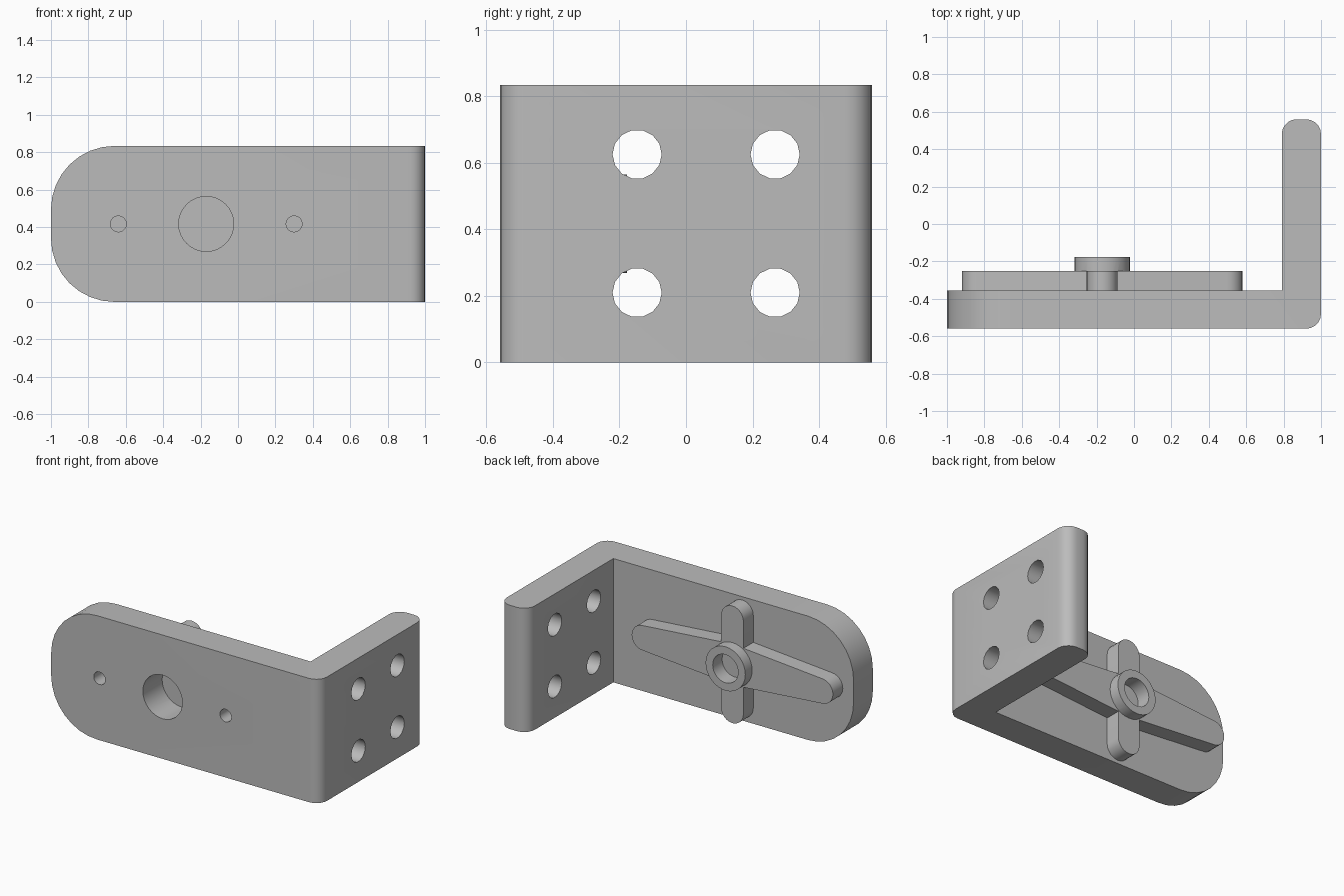
import bpy, bmesh, math
from mathutils import Matrix, Vector

cube = bpy.data.objects.get("Cube")
if cube:
    bpy.data.objects.remove(cube, do_unlink=True)

grey = bpy.data.materials.new("plain grey")
grey.use_nodes = True
colour = (0.5, 0.5, 0.5, 1)
grey.diffuse_color = colour
grey.node_tree.nodes["Principled BSDF"].inputs["Base Color"].default_value = colour

HEIGHT, MID = 0.834, 0.417
FRONT, BACK = -0.56, -0.355      # front and back faces of the long plate
HUB_X = -0.17


def finish(bm, name):
    bmesh.ops.recalc_face_normals(bm, faces=bm.faces)
    mesh = bpy.data.meshes.new(name)
    bm.to_mesh(mesh)
    bm.free()
    mesh.materials.append(grey)
    obj = bpy.data.objects.new(name, mesh)
    bpy.context.collection.objects.link(obj)
    return obj


def prism(name, points, offset):
    """Extrude a flat outline along the offset vector."""
    bm = bmesh.new()
    face = bm.faces.new([bm.verts.new(p) for p in points])
    out = bmesh.ops.extrude_face_region(bm, geom=[face])
    verts = [v for v in out["geom"] if isinstance(v, bmesh.types.BMVert)]
    bmesh.ops.translate(bm, verts=verts, vec=offset)
    return finish(bm, name)


def rod(name, centre, radius, length, axis, sides):
    bm = bmesh.new()
    turn = Matrix.Rotation(math.pi / 2, 4, "Y" if axis == "x" else "X")
    bmesh.ops.create_cone(bm, cap_ends=True, segments=sides, radius1=radius,
                          radius2=radius, depth=length,
                          matrix=Matrix.Translation(centre) @ turn)
    return finish(bm, name)


def combine(target, tool, operation):
    tool.hide_render = True
    mod = target.modifiers.new("bool", "BOOLEAN")
    mod.operation, mod.solver, mod.object = operation, "EXACT", tool
    bpy.context.view_layer.objects.active = target
    bpy.ops.object.modifier_apply(modifier=mod.name)
    bpy.data.objects.remove(tool, do_unlink=True)


def smooth(obj):
    bpy.ops.object.select_all(action="DESELECT")
    obj.select_set(True)
    bpy.context.view_layer.objects.active = obj
    bpy.ops.object.shade_smooth_by_angle(angle=math.radians(35))


def round_edges(obj, test, radius, segments):
    bm = bmesh.new()
    bm.from_mesh(obj.data)
    edges = [e for e in bm.edges if test(*[v.co for v in e.verts])]
    bmesh.ops.bevel(bm, geom=edges, offset=radius, segments=segments,
                    profile=0.5, affect="EDGES")
    bm.to_mesh(obj.data)
    bm.free()


# L-shaped bracket: long plate and side flange
outline = [(-1, FRONT, 0), (1, FRONT, 0), (1, 0.56, 0),
           (0.79, 0.56, 0), (0.79, BACK, 0), (-1, BACK, 0)]
bracket = prism("angle_bracket", outline, (0, 0, HEIGHT))


def upright_corner(a, b):
    upright = (a - b).xy.length < 1e-4
    return upright and (a.y > 0.5 or (a.x > 0.9 and a.y < -0.5))


round_edges(bracket, upright_corner, 0.08, 5)
round_edges(bracket, lambda a, b: a.x < -0.99 and b.x < -0.99
            and abs(a.z - b.z) < 1e-4, 0.34, 8)

# Four fixing holes through the flange
for y in (-0.147, 0.268):
    for z in (0.21, 0.626):
        combine(bracket, rod("flange_hole", (0.9, y, z), 0.074, 0.5, "x", 14), "DIFFERENCE")

# Hub hole and two screw holes through the plate
for x, radius, sides in ((HUB_X, 0.147, 32), (HUB_X - 0.47, 0.043, 16), (HUB_X + 0.47, 0.043, 16)):
    combine(bracket, rod("plate_hole", (x, -0.45, MID), radius, 0.5, "y", sides), "DIFFERENCE")
smooth(bracket)


def arm(name, reach, root, tip, upright):
    """Double arm with round ends, tapering from root to tip half-width."""
    points = []
    for side in (1, -1):
        points.append((0, -side * root))
        for i in range(13):
            a = math.pi * (i / 12 - 0.5)
            points.append((side * (reach - tip + tip * math.cos(a)),
                           side * tip * math.sin(a)))
    if upright:
        points = [(-v, u) for u, v in points]
    return prism(name, [(HUB_X + u, BACK, MID + v) for u, v in points],
                 (0, 0.105, 0))


# Cross-shaped horn on the back, with a blind-bored hub
horn = arm("cross_horn", 0.75, 0.138, 0.084, False)
combine(horn, arm("upright_arm", 0.395, 0.083, 0.083, True), "UNION")
combine(horn, rod("hub", (HUB_X, (BACK - 0.177) / 2, MID), 0.148,
                  -0.177 - BACK, "y", 32), "UNION")
combine(horn, rod("hub_bore", (HUB_X, -0.177, MID), 0.095, 0.2, "y", 32), "DIFFERENCE")
smooth(horn)
